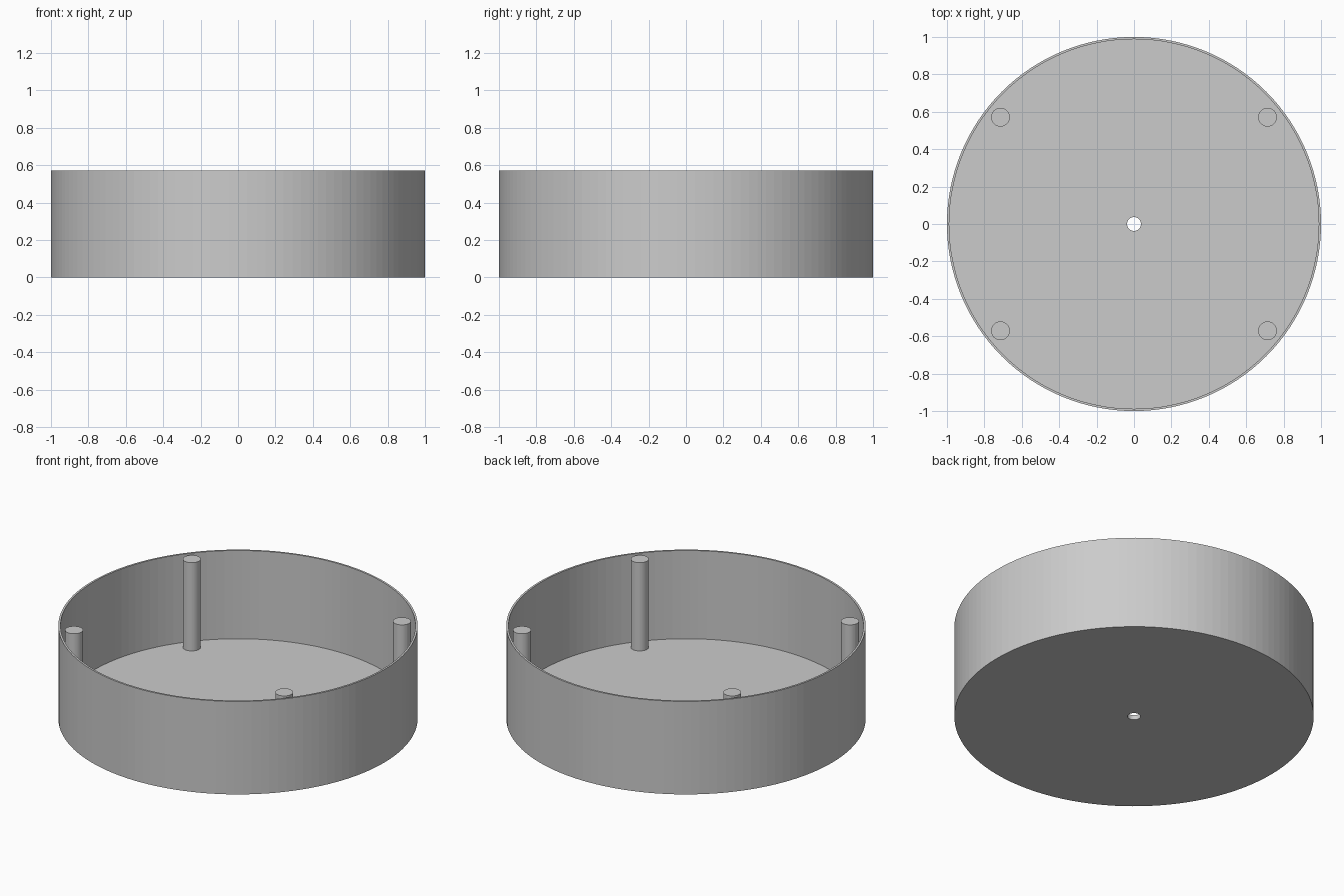
import bpy
import bmesh
from math import cos, sin, tau

cube = bpy.data.objects.get("Cube")
if cube:
    bpy.data.objects.remove(cube, do_unlink=True)

HEIGHT = 0.571
FLOOR = 0.029
WALL = 0.012
HOLE = 0.037
POST = 0.05

grey = bpy.data.materials.new("plain grey")
grey.use_nodes = True
colour = (0.6, 0.6, 0.6, 1)
grey.diffuse_color = colour
grey.node_tree.nodes["Principled BSDF"].inputs["Base Color"].default_value = colour


def add_object(name, bm):
    bmesh.ops.recalc_face_normals(bm, faces=bm.faces)
    mesh = bpy.data.meshes.new(name)
    bm.to_mesh(mesh)
    bm.free()
    mesh.materials.append(grey)
    obj = bpy.data.objects.new(name, mesh)
    bpy.context.collection.objects.link(obj)
    return obj


def revolve(name, profile, sides):
    """Turn a closed (radius, height) profile about the z axis."""
    bm = bmesh.new()
    rings = [[bm.verts.new((r * cos(tau * i / sides), r * sin(tau * i / sides), z))
              for i in range(sides)] for r, z in profile]
    for a, b in zip(rings, rings[1:] + rings[:1]):
        for i in range(sides):
            j = (i + 1) % sides
            bm.faces.new((a[i], a[j], b[j], b[i]))
    return add_object(name, bm)


# Open round tray: floor with a centre hole and a thin wall
revolve("round_tray", [(HOLE, 0), (1, 0), (1, HEIGHT), (1 - WALL, HEIGHT),
                       (1 - WALL, FLOOR), (HOLE, FLOOR)], 128)

# Four posts standing on the floor, level with the rim
for side, x in (("left", 0.714), ("right", -0.714)):
    for end, y in (("front", -0.571), ("back", 0.571)):
        bm = bmesh.new()
        bmesh.ops.create_cone(bm, cap_ends=True, segments=48, radius1=POST,
                              radius2=POST, depth=HEIGHT - FLOOR)
        post = add_object(f"{end}_{side}_post", bm)
        post.location = (x, y, (HEIGHT + FLOOR) / 2)
